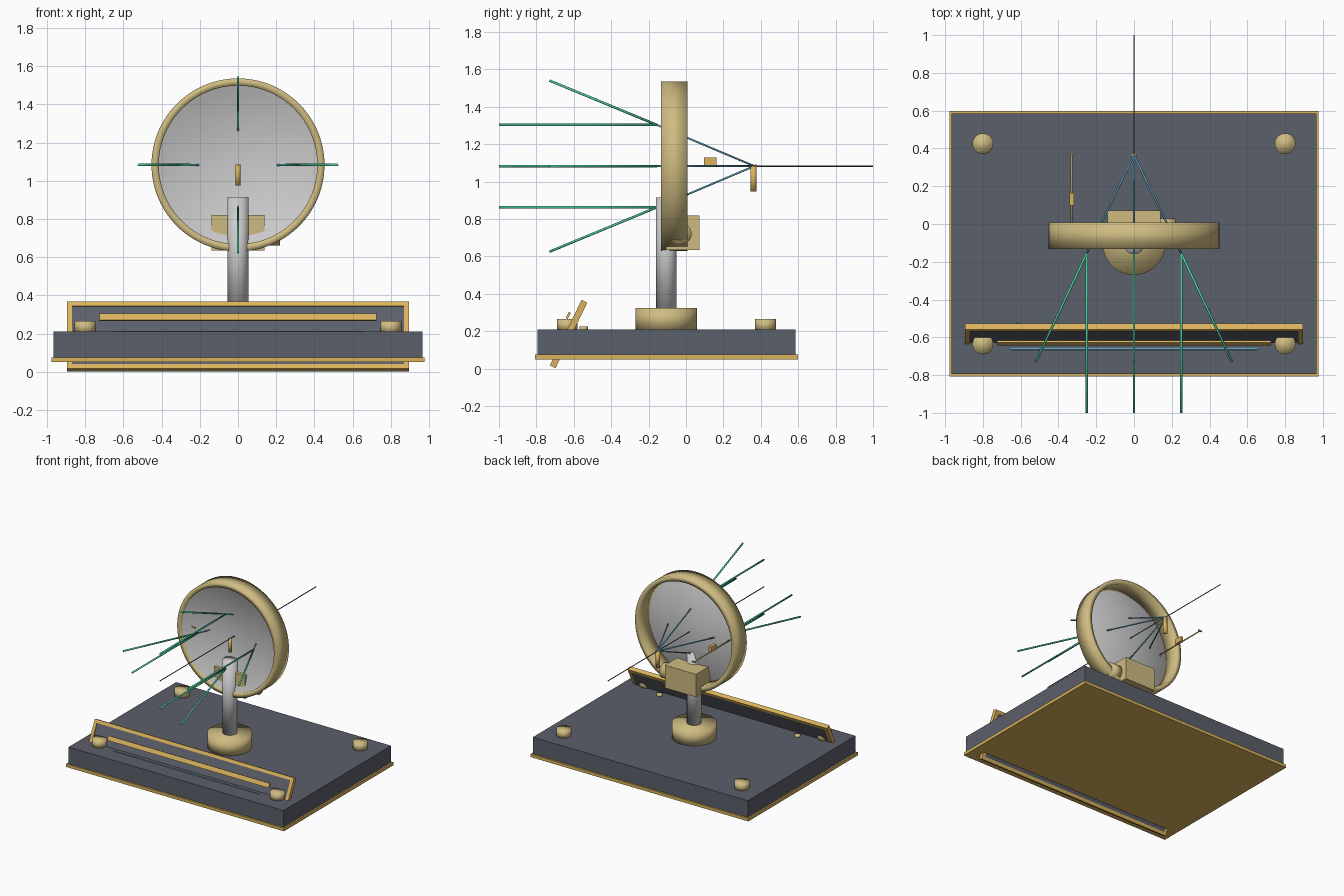
import bpy, bmesh, math
from mathutils import Vector, Matrix

if "Cube" in bpy.data.objects:
    bpy.data.objects.remove(bpy.data.objects["Cube"])


def mat(name, rgb):
    m = bpy.data.materials.new(name)
    m.diffuse_color = (*rgb, 1)
    m.use_nodes = True
    m.node_tree.nodes["Principled BSDF"].inputs["Base Color"].default_value = m.diffuse_color
    return m


SLATE = mat("slate", (0.105, 0.115, 0.145))
GOLD = mat("gold_trim", (0.70, 0.45, 0.11))
BRASS = mat("brass", (0.62, 0.50, 0.22))
GREEN = mat("green_ray", (0.07, 0.60, 0.34))
BLUE = mat("blue_ray", (0.12, 0.38, 0.55))
DARK = mat("axis_grey", (0.10, 0.11, 0.14))


def finish(name, bm, material=None, smooth=False):
    bmesh.ops.recalc_face_normals(bm, faces=bm.faces)
    me = bpy.data.meshes.new(name)
    for f in bm.faces:
        f.smooth = smooth
    bm.to_mesh(me)
    bm.free()
    ob = bpy.data.objects.new(name, me)
    bpy.context.collection.objects.link(ob)
    if material:
        me.materials.append(material)
    return ob


def box(name, center, size, material, frame=Matrix()):
    bm = bmesh.new()
    bmesh.ops.create_cube(bm, size=1)
    bm.transform(frame @ Matrix.Translation(center) @ Matrix.Diagonal((*size, 1)))
    return finish(name, bm, material)


def rod(name, a, b, r, material, sides=12, smooth=True):
    a, b = Vector(a), Vector(b)
    d = b - a
    bm = bmesh.new()
    bmesh.ops.create_cone(bm, cap_ends=True, segments=sides, radius1=r, radius2=r, depth=d.length)
    bm.transform(Matrix.Translation((a + b) / 2) @ d.to_track_quat('Z', 'Y').to_matrix().to_4x4())
    return finish(name, bm, material, smooth)


def lathe(name, profile, closed, material, steps=96):
    # profile of (radius, y) spun around the optical axis
    bm = bmesh.new()
    vs = [bm.verts.new((r, y, AXIS_Z)) for r, y in profile]
    n = len(vs)
    for i in range(n if closed else n - 1):
        bm.edges.new((vs[i], vs[(i + 1) % n]))
    bmesh.ops.spin(bm, geom=bm.verts[:] + bm.edges[:], cent=(0, 0, AXIS_Z), axis=(0, 1, 0),
                   angle=2 * math.pi, steps=steps, use_duplicate=False)
    bmesh.ops.remove_doubles(bm, verts=bm.verts, dist=1e-5)
    return finish(name, bm, material, True)


AXIS_Z = 1.083
MID_Y = -0.105

# Base slab with trim and corner knobs
box("base_slab", (0, MID_Y, 0.1305), (1.93, 1.38, 0.159), SLATE)
box("base_trim", (0, MID_Y, 0.0625), (1.955, 1.405, 0.025), GOLD)
for sx in (-1, 1):
    for sy in (-1, 1):
        y = MID_Y + sy * 0.53
        rod("corner_knob", (sx * 0.8, y, 0.2), (sx * 0.8, y, 0.265), 0.055, BRASS, 32)

# Pedestal and column
rod("pedestal", (0, MID_Y, 0.2), (0, MID_Y, 0.325), 0.165, BRASS, 48)
rod("column", (0, MID_Y, 0.3), (0, MID_Y, 0.915), 0.055, None, 32)

# Tilted front panel with frame and bars, passing through the slab
tilt = Matrix.Translation((0, -0.628, 0.185)) @ Matrix.Rotation(math.radians(-25.8), 4, 'X')
W, H, B, T = 1.79, 0.39, 0.026, 0.034
box("panel", (0, 0.003, 0), (W - 0.02, 0.026, H - 0.02), SLATE, tilt)
for s in (-1, 1):
    box("panel_frame_rail", (0, 0, s * (H - B) / 2), (W, T, B), GOLD, tilt)
    box("panel_frame_side", (s * (W - B) / 2, 0, 0), (B, T, H - 2 * B), GOLD, tilt)
    rod("panel_foot", (s * 0.62, -0.547, 0.2), (s * 0.62, -0.547, 0.225), 0.022, BRASS, 16)
box("panel_bar", (0, -0.045, 0.089), (1.45, 0.012, 0.036), GOLD, tilt)
box("panel_blue_bar", (0, -0.04, 0), (1.31, 0.01, 0.02), BLUE, tilt)

# Concave dish inside a band
lathe("dish_band", [(0.415, -0.133), (0.453, -0.133), (0.453, 0.007), (0.415, 0.007)], True, BRASS)
lathe("dish", [(0.42 * i / 12, -0.045 - 0.08 * (i / 12) ** 2) for i in range(13)], False, None)

# Mount block and side knob
box("mount_block", (0, -0.018, 0.727), (0.28, 0.18, 0.185), BRASS)
rod("mount_knob", (0.13, -0.03, 0.722), (0.22, -0.03, 0.722), 0.06, BRASS, 32)

# Side rail with slider and end caps
rod("side_rail", (-0.33, -0.1, 1.085), (-0.33, 0.375, 1.085), 0.005, BRASS)
box("rail_slider", (-0.33, 0.13, 1.108), (0.024, 0.066, 0.042), GOLD)
for y in (-0.1, 0.372):
    box("rail_cap", (-0.33, y, 1.085), (0.032, 0.008, 0.012), GOLD)

# Optical axis and hanging markers
rod("optical_axis", (0, -1, AXIS_Z), (0, 1, AXIS_Z), 0.0035, DARK)
rod("front_marker", (0, -0.1, 0.975), (0, -0.1, 1.085), 0.012, GOLD, 16)
rod("focus_marker", (0, 0.361, 0.948), (0, 0.361, 1.083), 0.016, GOLD, 16)

# Rays: incoming, reflected and converging
focus = (0, 0.365, AXIS_Z)
for dx, dz in ((0.25, 0), (-0.25, 0), (0, 0.22), (0, -0.22)):
    hit = (dx, -0.155, AXIS_Z + dz)
    out = (dx * 2.08, -0.73, AXIS_Z + dz * 2.08)
    rod("incoming_ray", (dx, -1, AXIS_Z + dz), hit, 0.0065, GREEN)
    rod("reflected_ray", hit, out, 0.0065, GREEN)
    rod("converging_ray", hit, focus, 0.005, BLUE)
